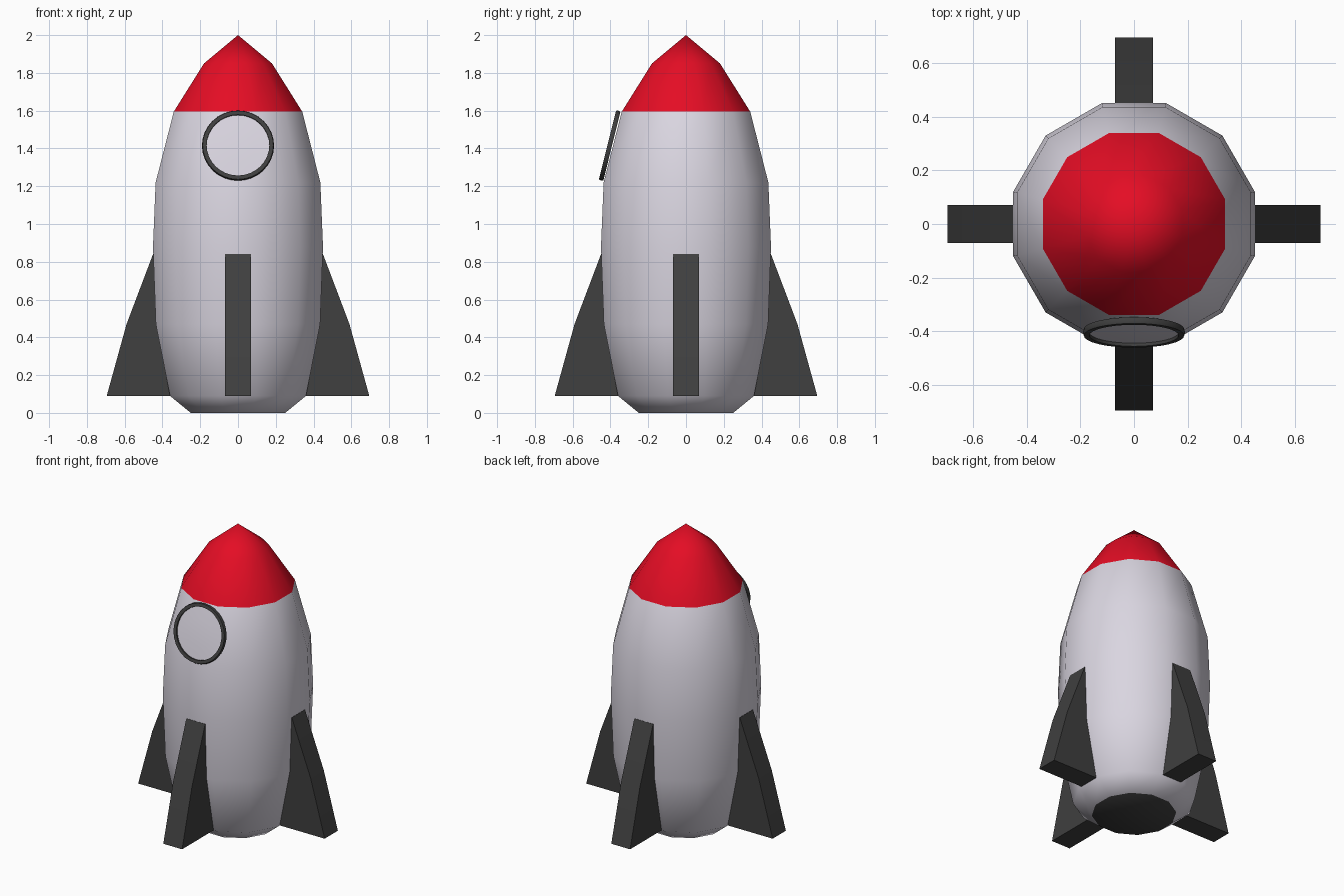
import bpy, bmesh, math
from mathutils import Matrix, Vector

if "Cube" in bpy.data.objects:
    bpy.data.objects.remove(bpy.data.objects["Cube"])


def material(name, rgb):
    m = bpy.data.materials.new(name)
    m.diffuse_color = (*rgb, 1)
    m.use_nodes = True
    m.node_tree.nodes["Principled BSDF"].inputs["Base Color"].default_value = m.diffuse_color
    return m


WHITE = material("pale_grey", (0.70, 0.67, 0.75))
RED = material("red", (0.78, 0.004, 0.018))
DARK = material("charcoal", (0.05, 0.05, 0.05))


def finish(name, bm, mats, angle=45):
    bmesh.ops.recalc_face_normals(bm, faces=bm.faces)
    me = bpy.data.meshes.new(name)
    bm.to_mesh(me)
    bm.free()
    ob = bpy.data.objects.new(name, me)
    bpy.context.collection.objects.link(ob)
    for m in mats:
        me.materials.append(m)
    bpy.ops.object.select_all(action='DESELECT')
    ob.select_set(True)
    bpy.context.view_layer.objects.active = ob
    bpy.ops.object.shade_smooth_by_angle(angle=math.radians(angle))
    return ob


def lathe(bm, profile, sides, offset=0.0, closed=False):
    """Turn an (r, z) profile about z; r = 0 makes a pole."""
    rings = []
    for r, z in profile:
        if r == 0:
            rings.append([bm.verts.new((0, 0, z))] * sides)
        else:
            rings.append([bm.verts.new((r * math.cos(a), r * math.sin(a), z))
                          for a in (offset + math.tau * k / sides for k in range(sides))])
    pairs = list(zip(rings, rings[1:]))
    if closed:
        pairs.append((rings[-1], rings[0]))
    for lo, hi in pairs:
        for k in range(sides):
            n = (k + 1) % sides
            quad = [lo[k], lo[n], hi[n], hi[k]]
            bm.faces.new(list(dict.fromkeys(quad)))
    return rings


# Hull: twelve-sided, flat sides facing the axes (profile gives the flat-side radius)
hull = [(0.25, 0), (0.36, 0.09), (0.435, 0.47), (0.45, 0.88),
        (0.436, 1.22), (0.34, 1.595), (0.18, 1.85), (0, 2.0)]
bm = bmesh.new()
grow = 1 / math.cos(math.pi / 12)
rings = lathe(bm, [(r * grow, z) for r, z in hull], 12, math.pi / 12)
bm.faces.new(rings[0])
for f in bm.faces:
    z = f.calc_center_median().z
    f.material_index = 1 if z > 1.6 else 2 if z < 0.01 else 0
finish("hull", bm, [WHITE, RED, DARK], 50)

# Four fins: extruded side profile, turned around the hull
fin = [(0.30, 0.09), (0.695, 0.09), (0.59, 0.47), (0.45, 0.84), (0.38, 0.84)]
for i, side in enumerate(("right", "back", "left", "front")):
    bm = bmesh.new()
    face = bm.faces.new([bm.verts.new((x, -0.07, z)) for x, z in fin])
    ext = bmesh.ops.extrude_face_region(bm, geom=[face])
    bmesh.ops.translate(bm, vec=(0, 0.14, 0),
                        verts=[v for v in ext["geom"] if isinstance(v, bmesh.types.BMVert)])
    bmesh.ops.rotate(bm, matrix=Matrix.Rotation(i * math.pi / 2, 3, 'Z'), verts=bm.verts)
    finish(side + "_fin", bm, [DARK], 40)

# Porthole: dark rim and pale pane, tilted to lie on the hull slope
place = Matrix.Translation((0, -0.404, 1.415)) @ Matrix.Rotation(math.radians(76), 4, 'X')
bm = bmesh.new()
lathe(bm, [(0.166, -0.012), (0.187, -0.012), (0.191, 0), (0.187, 0.012), (0.166, 0.012)],
      32, closed=True)
bm.transform(place)
finish("porthole_rim", bm, [DARK])

bm = bmesh.new()
lathe(bm, [(0.168, 0.0), (0.09, 0.004), (0, 0.006)], 32)
bm.transform(place)
pane = finish("porthole_pane", bm, [WHITE])
# Face the open pane outward
if pane.data.polygons[0].normal.y > 0:
    pane.data.flip_normals()
